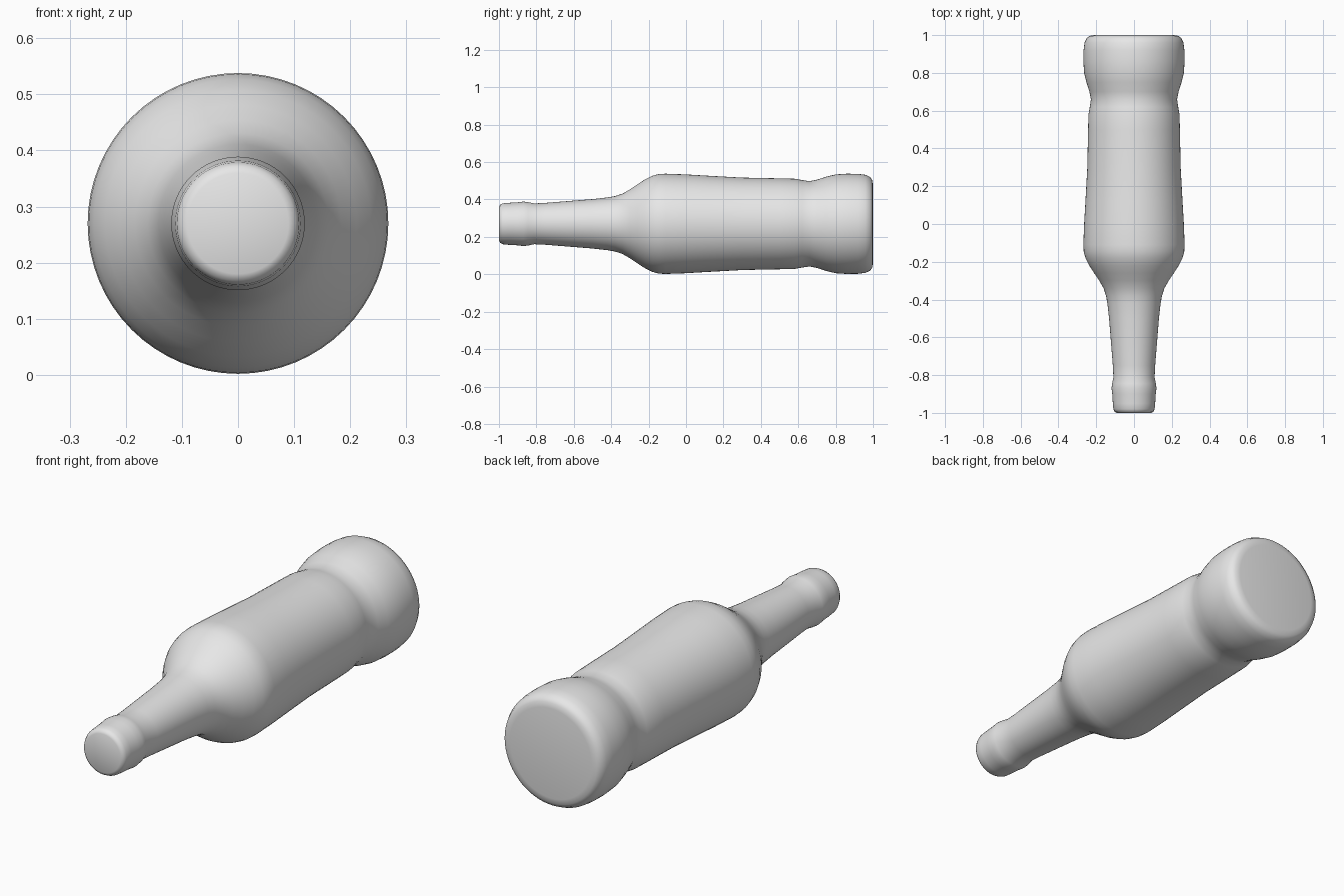
import bpy, bmesh, math
from mathutils import Vector

cube = bpy.data.objects.get("Cube")
if cube:
    bpy.data.objects.remove(cube, do_unlink=True)

AXIS_Z = 0.27   # height of the bottle's long axis
SEGMENTS = 64

# Plain grey material
grey = bpy.data.materials.new("light grey")
grey.use_nodes = True
colour = (0.8, 0.8, 0.8, 1.0)
grey.diffuse_color = colour
grey.node_tree.nodes["Principled BSDF"].inputs["Base Color"].default_value = colour

# Profile from mouth to base: (position along y, radius)
profile = [
    # capped mouth and lip
    (-1.0, 0.0), (-1.0, 0.09), (-0.994, 0.102), (-0.98, 0.109), (-0.95, 0.112),
    (-0.90, 0.115), (-0.87, 0.119), (-0.845, 0.116), (-0.81, 0.109),
    # neck
    (-0.75, 0.112), (-0.60, 0.124), (-0.50, 0.132), (-0.42, 0.141), (-0.38, 0.148),
    # shoulder
    (-0.34, 0.161), (-0.30, 0.184), (-0.26, 0.211), (-0.22, 0.237), (-0.18, 0.257),
    (-0.145, 0.266), (-0.11, 0.268),
    # tapering body and groove
    (0.0, 0.264), (0.12, 0.257), (0.30, 0.247), (0.50, 0.243), (0.58, 0.241),
    (0.62, 0.234), (0.66, 0.228), (0.70, 0.236), (0.75, 0.252),
    # heel and base
    (0.80, 0.264), (0.86, 0.268), (0.92, 0.267), (0.96, 0.262), (0.985, 0.25),
    (0.996, 0.234), (1.0, 0.21), (1.0, 0.0),
]

# Turn the profile around the long axis
bm = bmesh.new()
verts = [bm.verts.new((r, y, AXIS_Z)) for y, r in profile]
edges = [bm.edges.new(pair) for pair in zip(verts, verts[1:])]
bmesh.ops.spin(bm, geom=verts + edges, cent=Vector((0, 0, AXIS_Z)), axis=Vector((0, 1, 0)),
               angle=math.tau, steps=SEGMENTS)
bmesh.ops.remove_doubles(bm, verts=bm.verts[:], dist=0.0005)
bmesh.ops.recalc_face_normals(bm, faces=bm.faces[:])

mesh = bpy.data.meshes.new("bottle")
bm.to_mesh(mesh)
bm.free()
mesh.materials.append(grey)
bottle = bpy.data.objects.new("bottle", mesh)
bpy.context.collection.objects.link(bottle)

# Smooth glass-like surface
bpy.ops.object.select_all(action='DESELECT')
bottle.select_set(True)
bpy.context.view_layer.objects.active = bottle
bpy.ops.object.shade_smooth_by_angle(angle=math.radians(50))
